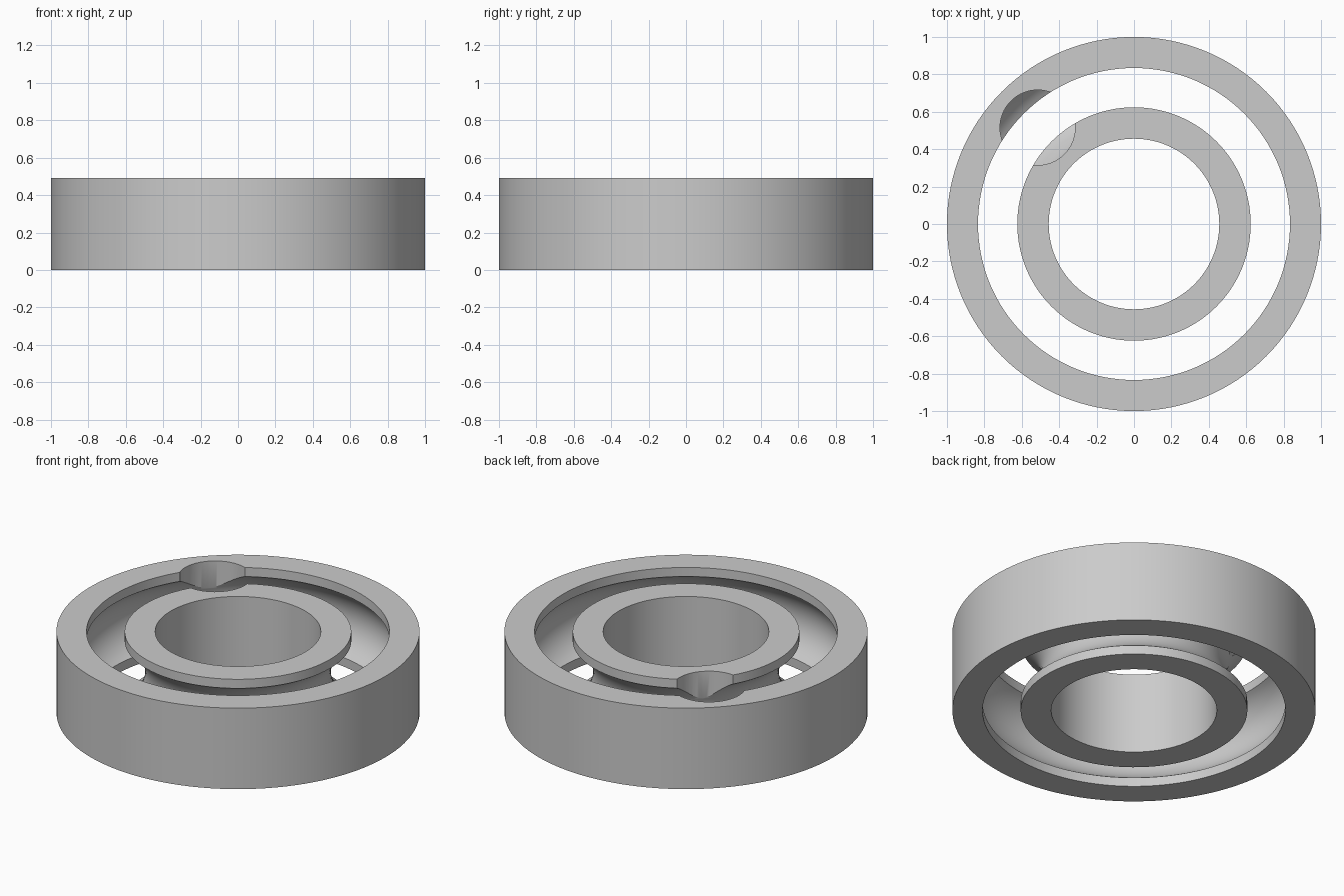
import bpy
import bmesh
from math import acos, cos, sin, pi, radians
from mathutils import Vector

HEIGHT = 0.492
MID = HEIGHT / 2
TRACK = 0.729       # radius of the ball track circle
GROOVE = 0.218      # radius of the groove section
PORT = 0.201        # radius of the ball filling port
STEPS = 128

cube = bpy.data.objects.get("Cube")
if cube:
    bpy.data.objects.remove(cube, do_unlink=True)

steel = bpy.data.materials.new("grey steel")
steel.use_nodes = True
grey = (0.6, 0.6, 0.6, 1)
steel.diffuse_color = grey
steel.node_tree.nodes["Principled BSDF"].inputs["Base Color"].default_value = grey


def finish(bm, name):
    bmesh.ops.recalc_face_normals(bm, faces=bm.faces)
    mesh = bpy.data.meshes.new(name)
    bm.to_mesh(mesh)
    bm.free()
    obj = bpy.data.objects.new(name, mesh)
    bpy.context.collection.objects.link(obj)
    mesh.materials.append(steel)
    return obj


def race(name, plain, lip, side):
    """Lathe a ring with one plain wall and one grooved wall."""
    half = acos(abs(lip - TRACK) / GROOVE)
    angles = [half * (1 - 2 * i / 24) for i in range(25)]
    groove = [(TRACK + side * GROOVE * cos(a), MID + GROOVE * sin(a)) for a in angles]
    profile = [(plain, 0), (plain, HEIGHT), (lip, HEIGHT)] + groove + [(lip, 0)]
    bm = bmesh.new()
    verts = [bm.verts.new((r, 0, z)) for r, z in profile]
    edges = [bm.edges.new((v, verts[i - 1])) for i, v in enumerate(verts)]
    bmesh.ops.spin(bm, geom=verts + edges, cent=(0, 0, 0), axis=(0, 0, 1),
                   angle=2 * pi, steps=STEPS, use_merge=True)
    bmesh.ops.remove_doubles(bm, verts=bm.verts, dist=0.0001)
    return finish(bm, name)


# Upright cutter for the filling port, reaching down to the groove
bm = bmesh.new()
bmesh.ops.create_cone(bm, cap_ends=True, segments=64, radius1=PORT, radius2=PORT, depth=MID + 0.1)
bmesh.ops.translate(bm, verts=bm.verts, vec=Vector(
    (TRACK * cos(radians(135)), TRACK * sin(radians(135)), MID + (MID + 0.1) / 2)))
cutter = finish(bm, "port_cutter")
cutter.hide_render = True
cutter.hide_viewport = False

# Outer and inner races
rings = [race("outer_race", 1, 0.834, 1), race("inner_race", 0.456, 0.624, -1)]
for ring in rings:
    cut = ring.modifiers.new("filling_port", "BOOLEAN")
    cut.operation = "DIFFERENCE"
    cut.solver = "EXACT"
    cut.object = cutter
    bpy.ops.object.select_all(action="DESELECT")
    bpy.context.view_layer.objects.active = ring
    ring.select_set(True)
    bpy.ops.object.modifier_apply(modifier=cut.name)
    bpy.ops.object.shade_smooth_by_angle(angle=radians(25))

bpy.data.objects.remove(cutter, do_unlink=True)
